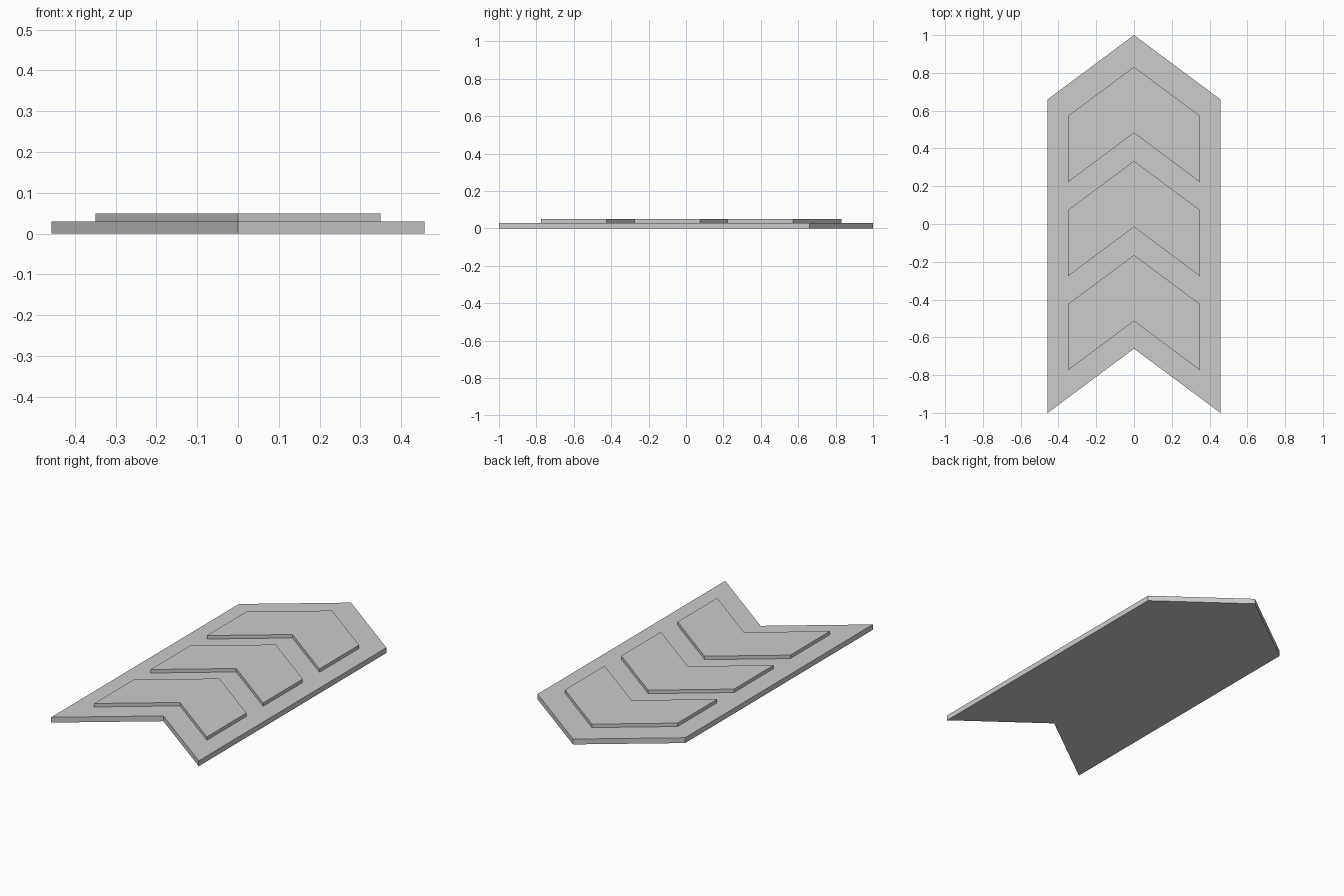
import bpy, bmesh

if "Cube" in bpy.data.objects:
    bpy.data.objects.remove(bpy.data.objects["Cube"])


def chevron(name, half_width, tip, length, rise, z0, z1):
    """Extruded arrow outline: pointed at +y, notched at the tail."""
    shoulder = tip - rise
    outline = [(0, tip), (-half_width, shoulder), (-half_width, shoulder - length),
               (0, tip - length), (half_width, shoulder - length), (half_width, shoulder)]
    bm = bmesh.new()
    face = bm.faces.new([bm.verts.new((x, y, z0)) for x, y in outline])
    top = bmesh.ops.extrude_face_region(bm, geom=[face], use_keep_orig=True)["geom"]
    for v in top:
        if isinstance(v, bmesh.types.BMVert):
            v.co.z = z1
    bmesh.ops.recalc_face_normals(bm, faces=bm.faces)
    mesh = bpy.data.meshes.new(name)
    bm.to_mesh(mesh)
    bm.free()
    obj = bpy.data.objects.new(name, mesh)
    bpy.context.collection.objects.link(obj)
    return obj


# Base plate
chevron("base_plate", 0.457, 1.0, 1.66, 0.34, 0.0, 0.03)

# Three raised chevrons along the plate
for i in range(3):
    chevron(f"raised_chevron_{i + 1}", 0.349, 0.832 - 0.498 * i, 0.35, 0.26, 0.03, 0.0495)
